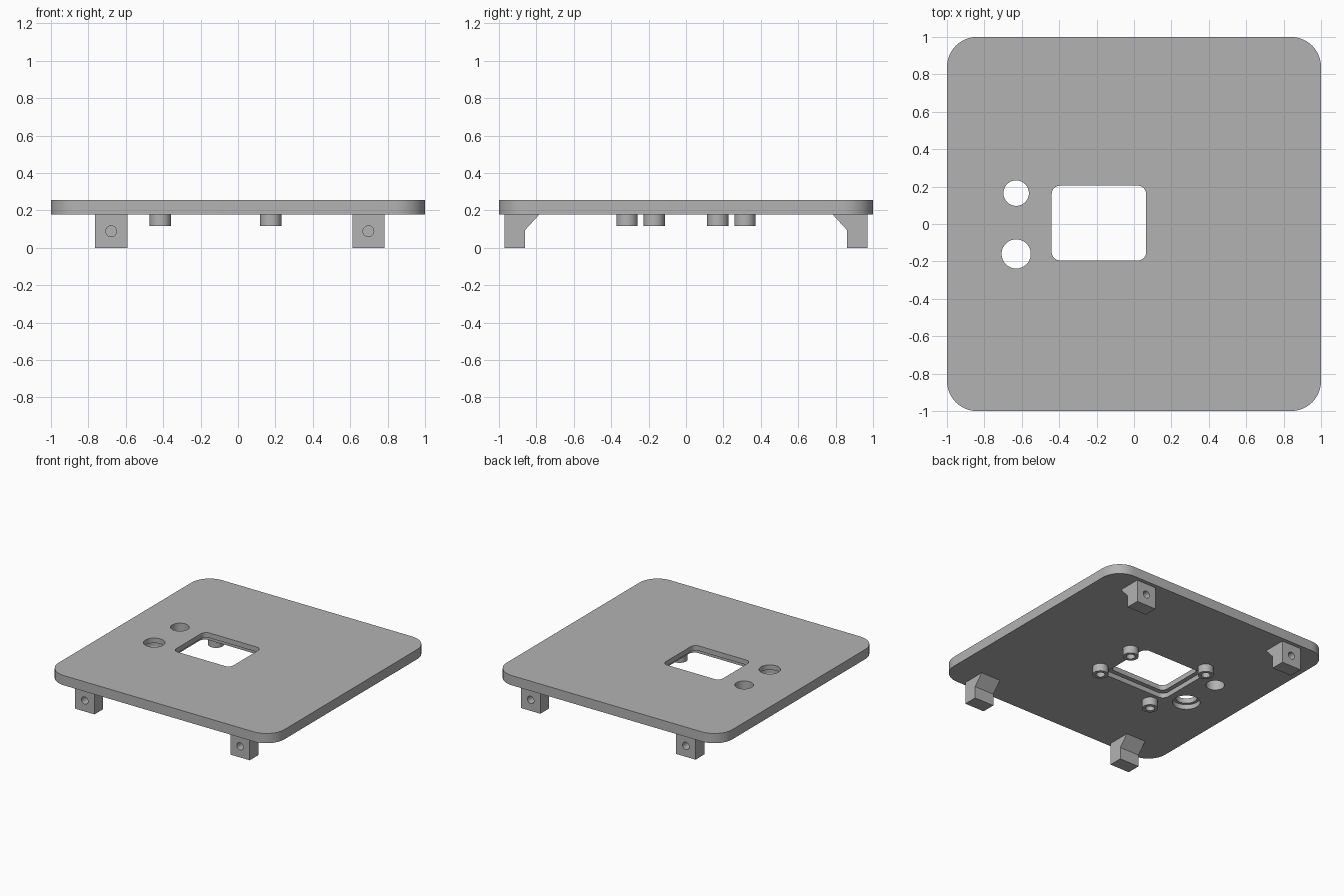
import bpy, bmesh, math
from mathutils import Matrix, Vector

if "Cube" in bpy.data.objects:
    bpy.data.objects.remove(bpy.data.objects["Cube"], do_unlink=True)

grey = bpy.data.materials.new("plain grey")
grey.use_nodes = True
grey.diffuse_color = (0.45, 0.45, 0.45, 1)
grey.node_tree.nodes["Principled BSDF"].inputs["Base Color"].default_value = grey.diffuse_color

PLATE_LOW, PLATE_TOP = 0.177, 0.255
EMBED = 0.01  # how far feet and posts sink into the plate


def prism(name, outline, low, high, frame=Matrix()):
    """Extrude a 2D outline from low to high along the frame's z axis."""
    bm = bmesh.new()
    face = bm.faces.new([bm.verts.new((x, y, low)) for x, y in outline])
    grown = bmesh.ops.extrude_face_region(bm, geom=[face])["geom"]
    bmesh.ops.translate(bm, vec=(0, 0, high - low),
                        verts=[v for v in grown if isinstance(v, bmesh.types.BMVert)])
    bm.transform(frame)
    bmesh.ops.recalc_face_normals(bm, faces=bm.faces)
    mesh = bpy.data.meshes.new(name)
    bm.to_mesh(mesh)
    bm.free()
    mesh.materials.append(grey)
    obj = bpy.data.objects.new(name, mesh)
    bpy.context.collection.objects.link(obj)
    return obj


def circle(x, y, r, n=48):
    return [(x + r * math.cos(math.tau * i / n), y + r * math.sin(math.tau * i / n))
            for i in range(n)]


def rounded(x0, x1, y0, y1, r, steps=12):
    corners = [(x1 - r, y1 - r), (x0 + r, y1 - r), (x0 + r, y0 + r), (x1 - r, y0 + r)]
    points = []
    for quarter, (cx, cy) in enumerate(corners):
        for i in range(steps + 1):
            a = (quarter + i / steps) * math.pi / 2
            points.append((cx + r * math.cos(a), cy + r * math.sin(a)))
    return points


def select_only(obj):
    bpy.ops.object.select_all(action='DESELECT')
    obj.select_set(True)
    bpy.context.view_layer.objects.active = obj


def cut(obj, *cutters):
    """Subtract each cutter from the object, then discard it."""
    for cutter in cutters:
        cutter.hide_render = True
        mod = obj.modifiers.new("cut", 'BOOLEAN')
        mod.operation, mod.solver, mod.object = 'DIFFERENCE', 'EXACT', cutter
        select_only(obj)
        bpy.ops.object.modifier_apply(modifier=mod.name)
        bpy.data.objects.remove(cutter, do_unlink=True)


def finish(obj):
    select_only(obj)
    bpy.ops.object.shade_smooth_by_angle(angle=math.radians(30))


# Cover plate with a window and two round holes, stepped wider underneath
plate = prism("cover_plate", rounded(-1, 1, -1, 1, 0.16), PLATE_LOW, PLATE_TOP)
step = 0.215
cut(plate,
    prism("window_cutter", rounded(-0.44, 0.065, -0.195, 0.205, 0.045), 0.1, 0.4),
    prism("window_step_cutter", rounded(-0.475, 0.1, -0.23, 0.24, 0.05), 0.1, step),
    prism("large_hole_cutter", circle(-0.63, -0.16, 0.078), 0.1, 0.4),
    prism("large_hole_step_cutter", circle(-0.63, -0.16, 0.1), 0.1, step),
    prism("small_hole_cutter", circle(-0.63, 0.165, 0.068), 0.1, 0.4))
finish(plate)

# Four hollow screw posts around the window
for side, sy in (("front", -1), ("back", 1)):
    for hand, x, y in (("left", 0.175, 0.17), ("right", -0.415, 0.315)):
        post = prism(f"screw_post_{side}_{hand}", circle(x, sy * y, 0.057, 32),
                     0.115, PLATE_LOW + EMBED)
        cut(post, prism("post_cutter", circle(x, sy * y, 0.032, 32), 0.05, PLATE_LOW - 0.002))
        finish(post)

# Four mounting feet: side profile with a sloped brace, blind hole in the outer face
foot_top = PLATE_LOW + EMBED
profile = [(0.97, 0), (0.97, foot_top), (0.775, foot_top),
           (0.785, PLATE_LOW), (0.86, 0.095), (0.86, 0)]
for side, sy in (("front", -1), ("back", 1)):
    # Profile axes: outward y, then z, extruded along x
    along_x = Matrix(((0, 0, 1, 0), (sy, 0, 0, 0), (0, 1, 0, 0), (0, 0, 0, 1)))
    along_y = Matrix(((1, 0, 0, 0), (0, 0, sy, 0), (0, 1, 0, 0), (0, 0, 0, 1)))
    for hand, x in (("left", 0.697), ("right", -0.678)):
        foot = prism(f"foot_{side}_{hand}", profile, x - 0.086, x + 0.086, along_x)
        cut(foot, prism("foot_cutter", circle(x, 0.088, 0.029, 32), 0.89, 1.1, along_y))
        finish(foot)
